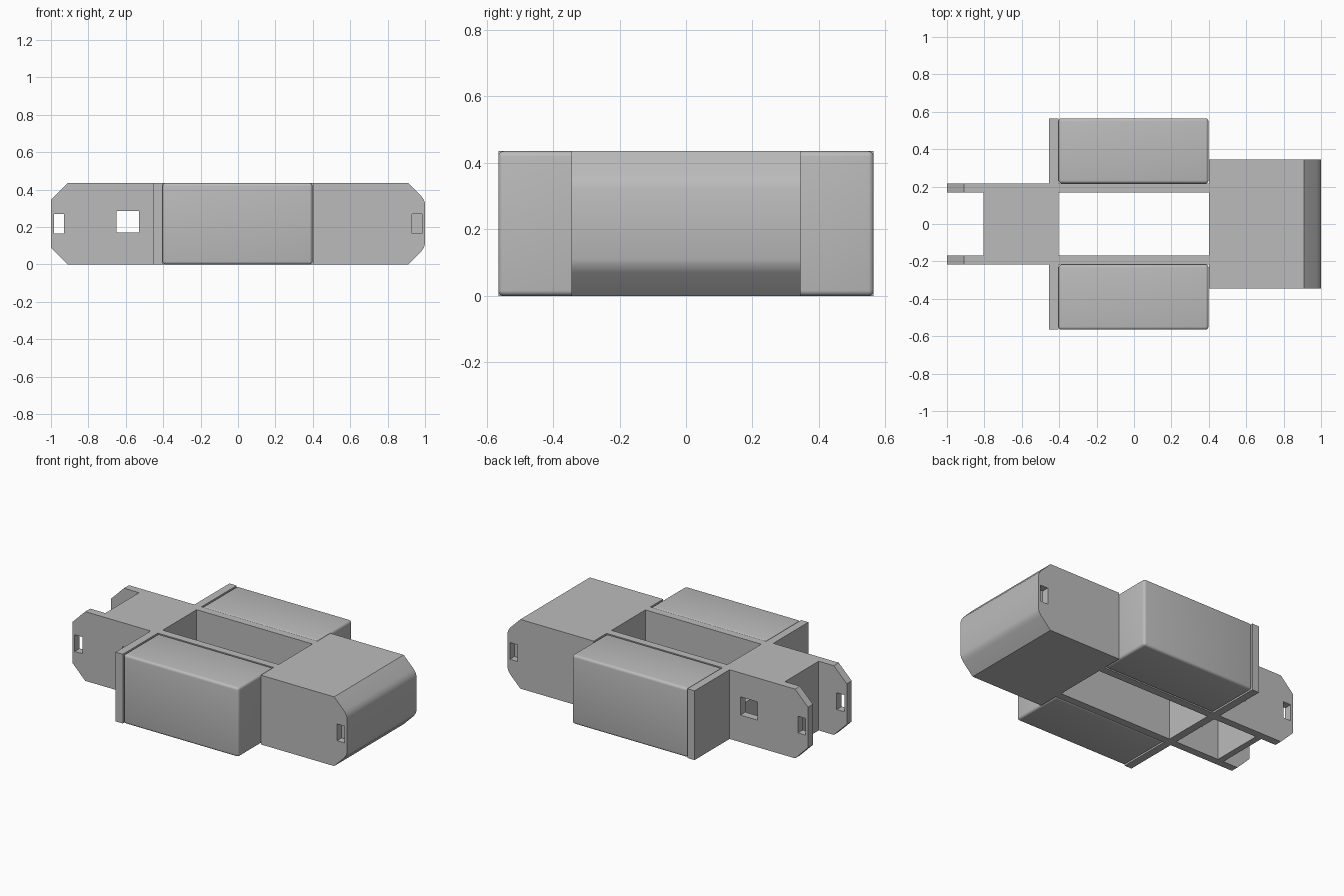
import bpy, bmesh, math
from mathutils import Vector

if "Cube" in bpy.data.objects:
    bpy.data.objects.remove(bpy.data.objects["Cube"], do_unlink=True)

# Single plain grey material
GREY = (0.5, 0.5, 0.5, 1)
mat = bpy.data.materials.new("plain_grey")
mat.use_nodes = True
mat.diffuse_color = GREY
mat.node_tree.nodes["Principled BSDF"].inputs["Base Color"].default_value = GREY

H = 0.435       # overall height
HALF = 0.345    # half width of the end block
RAIL = 0.217    # outer face of the rails
GAP = 0.168     # inner face of the rails
REACH = 0.565   # outer face of the flanges and side boxes


def prism(name, points, offset):
    """Extrude a flat outline along the offset vector."""
    bm = bmesh.new()
    face = bm.faces.new([bm.verts.new(p) for p in points])
    grown = bmesh.ops.extrude_face_region(bm, geom=[face])["geom"]
    moved = [v for v in grown if isinstance(v, bmesh.types.BMVert)]
    bmesh.ops.translate(bm, verts=moved, vec=Vector(offset))
    bmesh.ops.recalc_face_normals(bm, faces=bm.faces)
    mesh = bpy.data.meshes.new(name)
    bm.to_mesh(mesh)
    bm.free()
    mesh.materials.append(mat)
    obj = bpy.data.objects.new(name, mesh)
    bpy.context.collection.objects.link(obj)
    return obj


def box(name, x0, x1, y0, y1, z0, z1):
    base = [(x0, y0, z0), (x1, y0, z0), (x1, y1, z0), (x0, y1, z0)]
    return prism(name, base, (0, 0, z1 - z0))


def bake(obj):
    """Replace the mesh with its modified version."""
    graph = bpy.context.evaluated_depsgraph_get()
    graph.update()
    mesh = bpy.data.meshes.new_from_object(obj.evaluated_get(graph))
    obj.modifiers.clear()
    obj.data = mesh


def combine(obj, tool, operation="DIFFERENCE"):
    tool.hide_render = True
    mod = obj.modifiers.new("cut", "BOOLEAN")
    mod.operation, mod.solver, mod.object = operation, "EXACT", tool
    bake(obj)
    bpy.data.objects.remove(tool, do_unlink=True)


def smooth(obj):
    bpy.ops.object.select_all(action="DESELECT")
    obj.select_set(True)
    bpy.context.view_layer.objects.active = obj
    bpy.ops.object.shade_smooth_by_angle(angle=math.radians(30))


# Frame: plan outline with fork, flanges and end block
half = [(-0.805, GAP), (-1.1, GAP), (-1.1, RAIL), (-0.455, RAIL), (-0.455, REACH),
        (-0.405, REACH), (-0.405, RAIL), (0.4, RAIL), (0.4, HALF), (1.1, HALF)]
plan = half + [(x, -y) for x, y in reversed(half)]
frame = prism("frame", [(x, y, -0.1) for x, y in plan], (0, 0, 0.7))

# Side profile: chamfered ends, softened on the end block
lower = [(-1, 0.09), (-0.91, 0), (0.91, 0), (0.98, 0.07), (0.993, 0.088), (1, 0.11)]
side = lower + [(x, H - z) for x, z in reversed(lower)]
combine(frame, prism("side_profile", [(x, -0.7, z) for x, z in side], (0, 1.4, 0)),
        "INTERSECT")

# Openings: centre well, underside pocket, windows and latch slots
W0, W1 = 0.17, 0.285
S0, S1 = 0.165, 0.27
cuts = [
    (-0.405, 0.4, -GAP, GAP, -0.1, 0.6),
    (-0.765, -0.455, -GAP, GAP, -0.1, H - 0.045),
    (-0.65, -0.53, -0.3, 0.3, W0, W1),
    (-0.5, -0.38, -0.06, 0.06, W0, W1),
    (-0.983, -0.93, -0.3, 0.3, S0, S1),
    (0.93, 0.983, HALF - 0.045, 0.5, S0, S1),
    (0.93, 0.983, -0.5, 0.045 - HALF, S0, S1),
]
for c in cuts:
    combine(frame, box("cutter", *c))
smooth(frame)

# Rounded side boxes beside the rails
for name, y0, y1 in (("front_side_box", -REACH, -RAIL), ("back_side_box", RAIL, REACH)):
    pod = box(name, -0.403, 0.398, y0, y1, 0, H)
    bevel = pod.modifiers.new("soft_edges", "BEVEL")
    bevel.width, bevel.segments = 0.016, 4
    bake(pod)
    smooth(pod)
